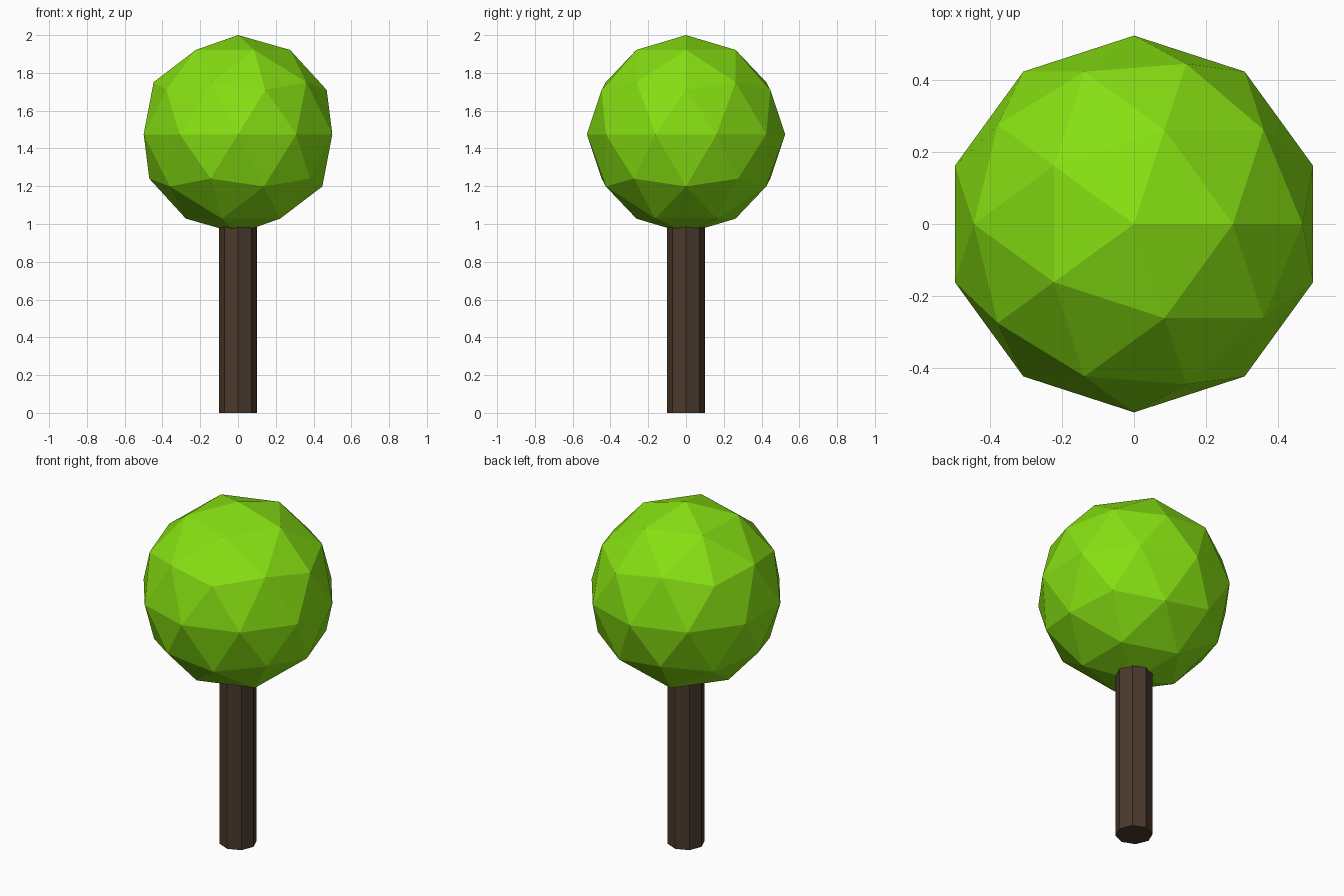
import bpy

if "Cube" in bpy.data.objects:
    bpy.data.objects.remove(bpy.data.objects["Cube"])


def paint(obj, name, color):
    mat = bpy.data.materials.new(name)
    mat.diffuse_color = (*color, 1.0)
    mat.use_nodes = True
    mat.node_tree.nodes["Principled BSDF"].inputs["Base Color"].default_value = mat.diffuse_color
    obj.data.materials.append(mat)


# Trunk: eight-sided post, its top hidden inside the crown
bpy.ops.mesh.primitive_cylinder_add(vertices=8, radius=0.1, depth=1.0, location=(0, 0, 0.5))
trunk = bpy.context.object
trunk.name = "trunk"
paint(trunk, "bark", (0.07, 0.042, 0.025))

# Crown: faceted ball of leaves
bpy.ops.mesh.primitive_ico_sphere_add(subdivisions=2, radius=0.525, location=(0, 0, 1.475))
crown = bpy.context.object
crown.name = "crown"
paint(crown, "leaves", (0.24, 0.74, 0.006))

for obj in (trunk, crown):
    for poly in obj.data.polygons:
        poly.use_smooth = False
